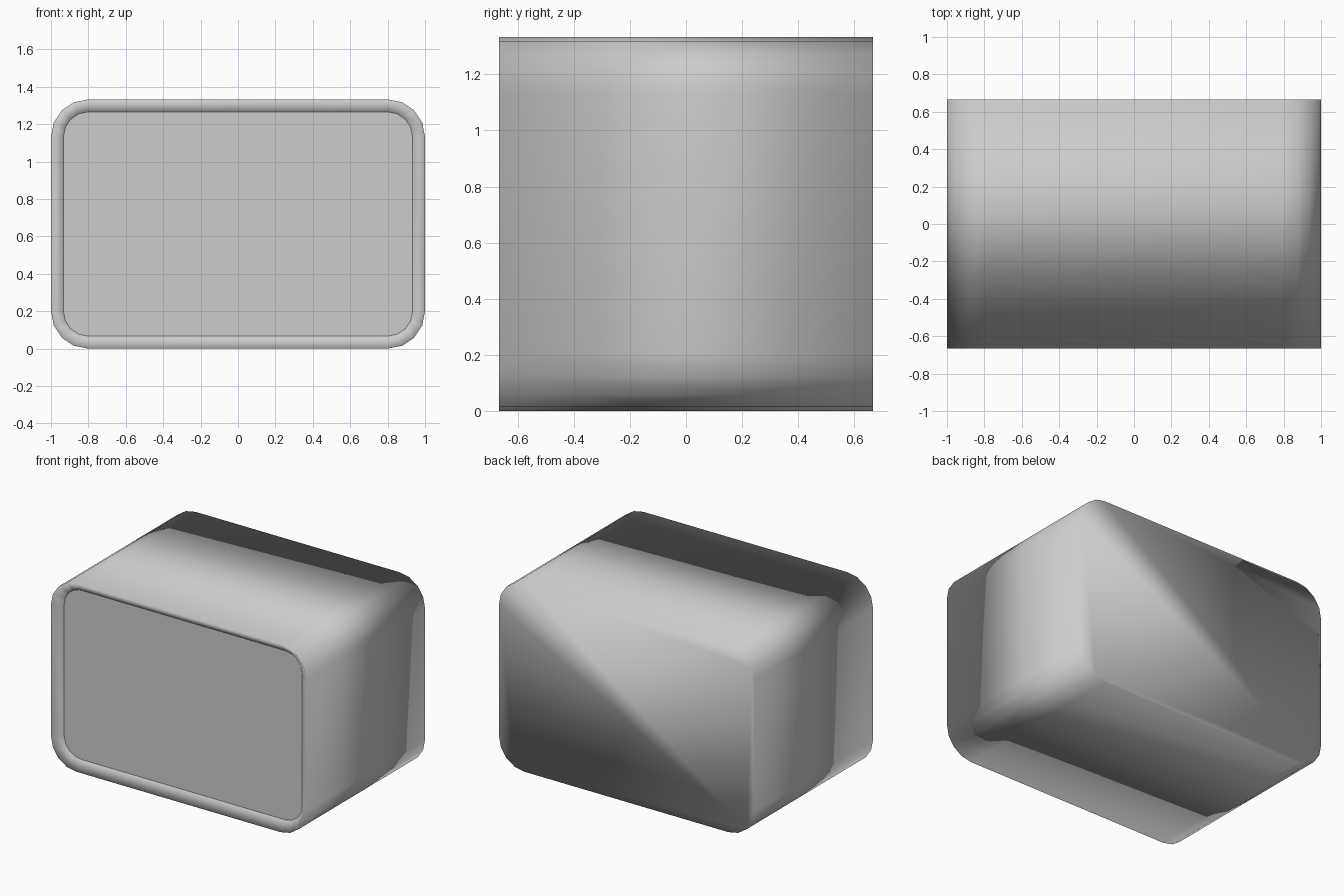
import bpy
import math

if "Cube" in bpy.data.objects:
    bpy.data.objects.remove(bpy.data.objects["Cube"])

W, H, D = 2.0, 1.333, 1.333   # outer size
R, RIM, DEPTH = 0.2, 0.067, 0.053  # corner radius, rim width, panel recess
SEG = 4


def ring(y, inset=0.0):
    """Rounded rectangle in the xz plane, counter-clockwise seen from the front."""
    pts = []
    cx, cz = W / 2 - R, H / 2 - R
    for i, (sx, sz) in enumerate([(1, 1), (-1, 1), (-1, -1), (1, -1)]):
        for k in range(SEG + 1):
            a = math.pi / 2 * (i + k / SEG)
            r = R - inset
            pts.append((sx * cx + r * math.cos(a), y, H / 2 + sz * cz + r * math.sin(a)))
    return pts


def make(name, verts, faces, smooth):
    me = bpy.data.meshes.new(name)
    me.from_pydata(verts, [], faces)
    me.polygons.foreach_set("use_smooth", [smooth] * len(faces))
    me.update()
    ob = bpy.data.objects.new(name, me)
    bpy.context.collection.objects.link(ob)
    return ob


# Housing: closed back, straight walls, rim sloping in to the panel
n = 4 * (SEG + 1)
rings = [ring(D / 2), ring(-D / 2), ring(-D / 2 + DEPTH, RIM)]
verts = [p for r in rings for p in r]
faces = [tuple(reversed(range(n)))]
for s in range(2):
    for i in range(n):
        j = (i + 1) % n
        faces.append((s * n + i, s * n + j, (s + 1) * n + j, (s + 1) * n + i))
make("housing", verts, faces, True)

# Flat recessed front panel
make("front_panel", rings[2], [tuple(range(n))], False)
